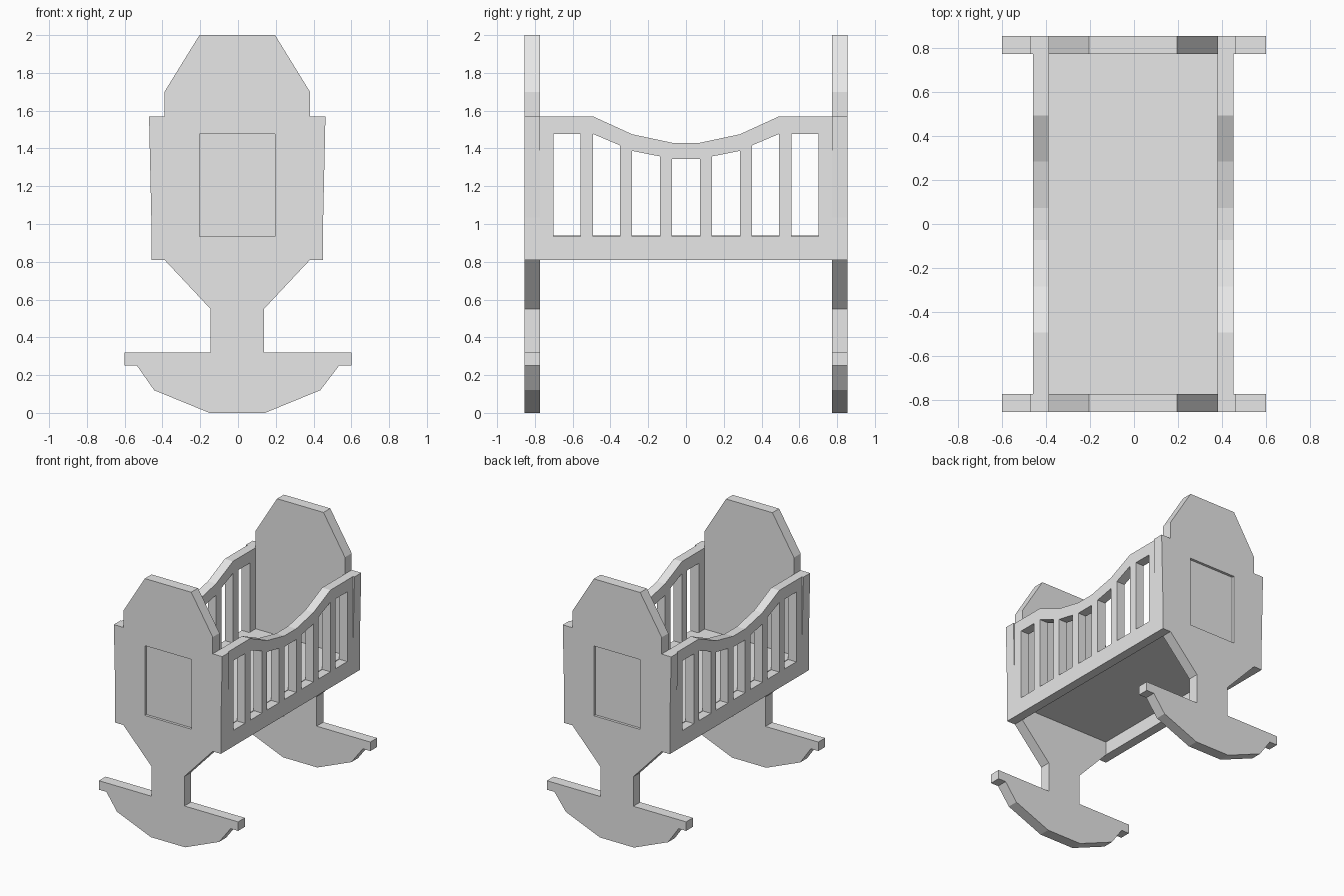
import bpy, bmesh

cube = bpy.data.objects.get("Cube")
if cube:
    bpy.data.objects.remove(cube, do_unlink=True)

grey = bpy.data.materials.new("plain_grey")
grey.use_nodes = True
grey.diffuse_color = (0.8, 0.8, 0.8, 1)
grey.node_tree.nodes["Principled BSDF"].inputs["Base Color"].default_value = (0.8, 0.8, 0.8, 1)

SHIFT = -0.004            # body sits slightly off the rocker centre
INNER, OUTER = 0.772, 0.855


def prisms(name, outlines, axis, a, b):
    """Extrude flat outlines from a to b along axis 'x' or 'y'."""
    bm = bmesh.new()
    for pts in outlines:
        rings = []
        for d in (a, b):
            rings.append([bm.verts.new((d, u, z) if axis == "x" else (u, d, z))
                          for u, z in pts])
        bm.faces.new(rings[0])
        bm.faces.new(rings[1])
        n = len(pts)
        for i in range(n):
            j = (i + 1) % n
            bm.faces.new((rings[0][i], rings[0][j], rings[1][j], rings[1][i]))
    bmesh.ops.recalc_face_normals(bm, faces=bm.faces)
    mesh = bpy.data.meshes.new(name)
    bm.to_mesh(mesh)
    bm.free()
    mesh.materials.append(grey)
    obj = bpy.data.objects.new(name, mesh)
    bpy.context.collection.objects.link(obj)
    return obj


def cut(obj, cutter):
    """Subtract the cutter, then discard it."""
    cutter.hide_render = True
    mod = obj.modifiers.new("cut", "BOOLEAN")
    mod.operation, mod.solver, mod.object = "DIFFERENCE", "EXACT", cutter
    bpy.context.view_layer.objects.active = obj
    bpy.ops.object.modifier_apply(modifier=mod.name)
    bpy.data.objects.remove(cutter, do_unlink=True)


def rect(u0, u1, z0, z1):
    return [(u0, z0), (u1, z0), (u1, z1), (u0, z1)]


# End boards with rocker foot and shallow recessed panel
half = [(0.2, 2.0), (0.385, 1.7), (0.385, 1.57), (0.467, 1.57), (0.45, 0.81),
        (0.385, 0.81), (0.141, 0.55), (0.141, 0.32), (0.6, 0.32), (0.6, 0.25),
        (0.535, 0.25), (0.44, 0.12), (0.147, 0.0)]
outline = half + [(-x, z) for x, z in reversed(half)]
outline = [(x + (SHIFT if abs(x) < 0.5 else 0), z) for x, z in outline]
for name, s in (("front_end_board", -1), ("back_end_board", 1)):
    board = prisms(name, [outline], "y", s * INNER, s * OUTER)
    panel = rect(-0.2 + SHIFT, 0.196, 0.934, 1.477)
    cut(board, prisms("panel_cutter", [panel], "y", s * (OUTER - 0.02), s * (OUTER + 0.1)))

# Side rails with a dipped top and seven openings
dip = [(0.855, 1.57), (0.493, 1.57), (0.285, 1.475), (0.073, 1.43)]
rail = [(-OUTER, 0.81), (OUTER, 0.81)] + dip + [(-y, z) for y, z in reversed(dip)]
SILL = 0.934
slots = [rect(-0.073, 0.073, SILL, 1.345)]
for y0, y1, z0, z1 in ((0.138, 0.285, 1.358, 1.387),
                       (0.349, 0.493, 1.416, 1.477),
                       (0.558, 0.701, 1.477, 1.477)):
    slot = [(y0, SILL), (y1, SILL), (y1, z1), (y0, z0)]
    slots += [slot, [(-y, z) for y, z in slot]]
for name, s in (("left_side_rail", 1), ("right_side_rail", -1)):
    side = prisms(name, [rail], "x", s * 0.384 + SHIFT, s * 0.455 + SHIFT)
    cut(side, prisms("slot_cutter", slots, "x", s * 0.3, s * 0.6))

# Floor board between the rails
prisms("floor_board", [rect(-0.39, 0.382, 0.914, 0.938)], "y", -0.78, 0.78)
